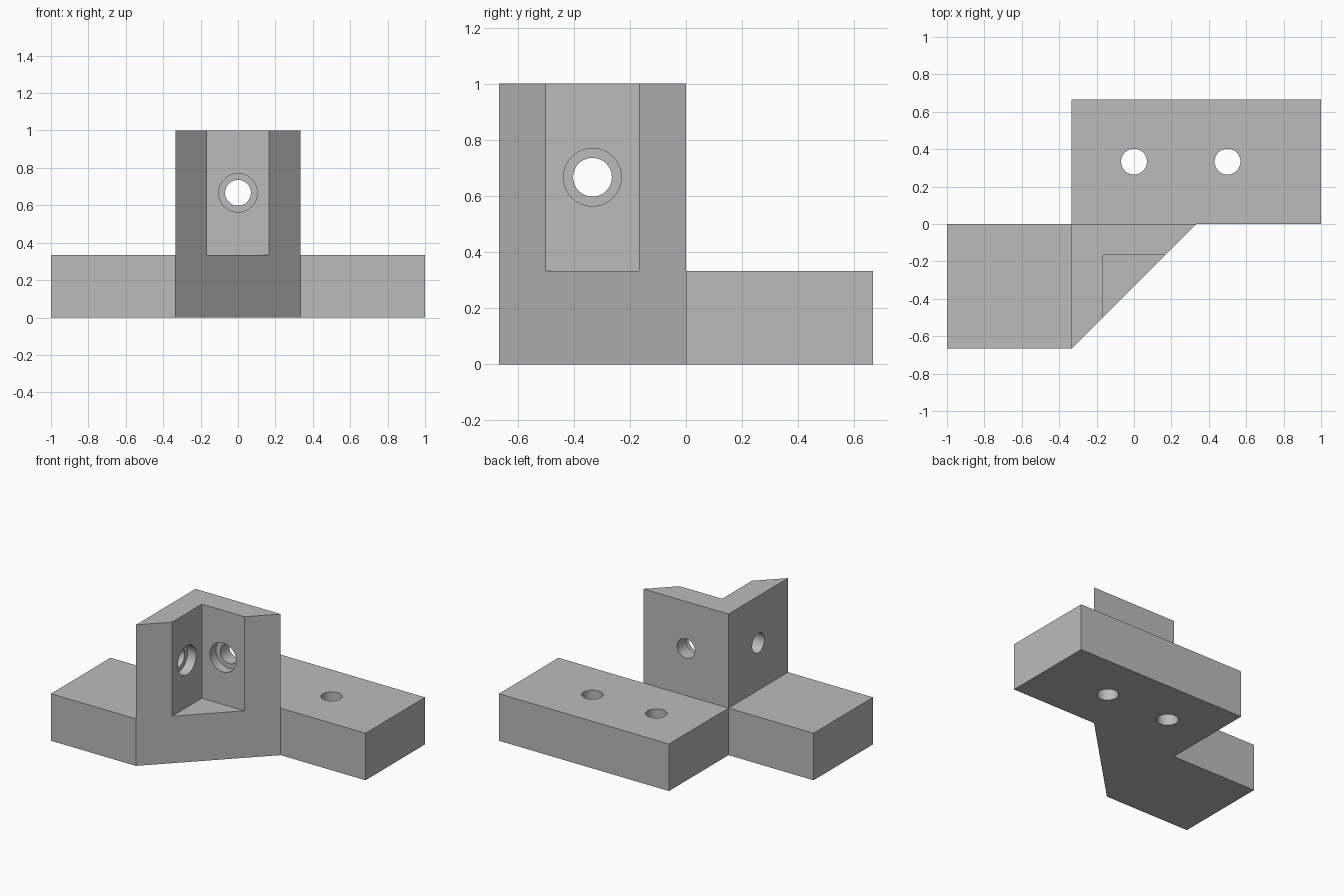
import bpy
import bmesh
from math import radians
from mathutils import Matrix

default = bpy.data.objects.get("Cube")
if default:
    bpy.data.objects.remove(default, do_unlink=True)

T = 1 / 3          # base thickness, also the layout module
S = T / 2          # post wall thickness
HOLE, BORE = 0.069, 0.103

grey = bpy.data.materials.new("plain grey")
grey.use_nodes = True
grey.diffuse_color = (0.5, 0.5, 0.5, 1)
grey.node_tree.nodes["Principled BSDF"].inputs["Base Color"].default_value = (0.5, 0.5, 0.5, 1)


def finish(name, bm):
    bmesh.ops.recalc_face_normals(bm, faces=bm.faces)
    mesh = bpy.data.meshes.new(name)
    bm.to_mesh(mesh)
    bm.free()
    mesh.materials.append(grey)
    obj = bpy.data.objects.new(name, mesh)
    bpy.context.collection.objects.link(obj)
    return obj


def prism(name, outline, bottom, top):
    bm = bmesh.new()
    face = bm.faces.new([bm.verts.new((x, y, bottom)) for x, y in outline])
    new = bmesh.ops.extrude_face_region(bm, geom=[face])["geom"]
    bmesh.ops.translate(bm, vec=(0, 0, top - bottom),
                        verts=[v for v in new if isinstance(v, bmesh.types.BMVert)])
    return finish(name, bm)


def cylinder(name, centre, radius, depth, axis):
    turn = {"x": Matrix.Rotation(radians(90), 4, "Y"),
            "y": Matrix.Rotation(radians(90), 4, "X"),
            "z": Matrix.Identity(4)}[axis]
    bm = bmesh.new()
    bmesh.ops.create_cone(bm, cap_ends=True, segments=48, radius1=radius, radius2=radius,
                          depth=depth, matrix=Matrix.Translation(centre) @ turn)
    return finish(name, bm)


def combine(target, other, operation):
    mod = target.modifiers.new(operation.lower(), "BOOLEAN")
    mod.operation, mod.solver, mod.object = operation, "EXACT", other
    bpy.context.view_layer.objects.active = target
    bpy.ops.object.modifier_apply(modifier=mod.name)
    bpy.data.objects.remove(other, do_unlink=True)


# Stepped base slab with a diagonal front, and the triangular post on it
bracket = prism("corner_bracket", [(-1, -2 * T), (-T, -2 * T), (T, 0), (1, 0),
                                   (1, 2 * T), (-T, 2 * T), (-T, 0), (-1, 0)], 0, T)
post = prism("post", [(-T, -2 * T), (T, 0), (-T, 0)], 0, 1)
combine(bracket, post, "UNION")

# Square notch that leaves two upright walls
notch = prism("notch_cutter", [(-S, -1), (1, -1), (1, -S), (-S, -S)], T, 1.2)
combine(bracket, notch, "DIFFERENCE")

# Vertical mounting holes through the base
for x in (0, 0.5):
    combine(bracket, cylinder("base_hole", (x, T, S), HOLE, 1, "z"), "DIFFERENCE")

# Counterbored holes through the two walls
sink = 0.067
for axis, hole, bore in (("y", (0, -S / 2, 2 * T), (0, -S, 2 * T)),
                         ("x", (-T + S / 2, -T, 2 * T), (-S, -T, 2 * T))):
    combine(bracket, cylinder("wall_hole", hole, HOLE, 2 * S, axis), "DIFFERENCE")
    combine(bracket, cylinder("counterbore", bore, BORE, 2 * sink, axis), "DIFFERENCE")

# Round hole walls smooth, all corners crisp
bpy.ops.object.select_all(action="DESELECT")
bracket.select_set(True)
bpy.context.view_layer.objects.active = bracket
bpy.ops.object.shade_smooth_by_angle(angle=radians(30))
